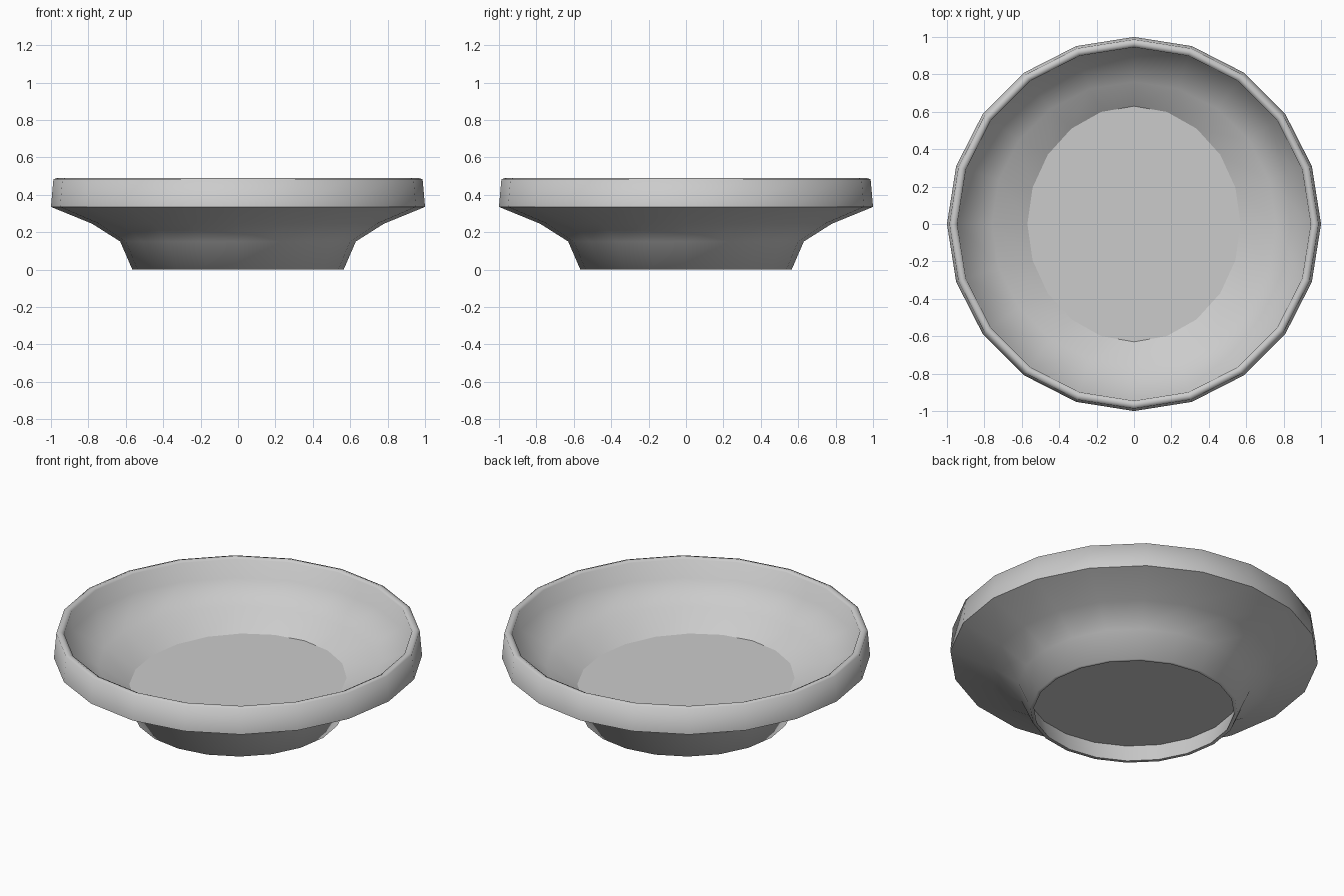
import bpy, bmesh, math

if "Cube" in bpy.data.objects:
    bpy.data.objects.remove(bpy.data.objects["Cube"])

SIDES = 20

# Closed wall profile as rings (x radius, y radius, z): underside -> foot -> outside -> rim -> inside -> floor
RINGS = [
    (0.575, 0.575, 0.11),   # recessed underside
    (0.545, 0.545, 0.0),    # foot, inner edge
    (0.565, 0.565, 0.0),    # foot, outer edge
    (0.63, 0.63, 0.15),     # waist
    (0.78, 0.78, 0.245),    # flare
    (1.0, 1.0, 0.335),      # widest edge
    (0.987, 0.987, 0.483),  # rim, outer
    (0.965, 0.965, 0.49),   # rim, top
    (0.945, 0.945, 0.48),   # rim, inner
    (0.94, 0.94, 0.37),     # inner wall
    (0.76, 0.76, 0.285),    # inner slope
    (0.57, 0.63, 0.19),     # slightly oval floor
]

bm = bmesh.new()
loops = []
for rx, ry, z in RINGS:
    loops.append([bm.verts.new((rx * math.cos(2 * math.pi * i / SIDES),
                                ry * math.sin(2 * math.pi * i / SIDES), z))
                  for i in range(SIDES)])

# Skin the rings
for a, b in zip(loops, loops[1:]):
    for i in range(SIDES):
        j = (i + 1) % SIDES
        bm.faces.new((a[i], a[j], b[j], b[i]))

# Underside and floor caps
bm.faces.new(loops[0][::-1])
bm.faces.new(loops[-1])
bmesh.ops.recalc_face_normals(bm, faces=bm.faces[:])

mesh = bpy.data.meshes.new("bowl")
bm.to_mesh(mesh)
bm.free()
bowl = bpy.data.objects.new("bowl", mesh)
bpy.context.collection.objects.link(bowl)

# Smooth walls; keep the foot, rim and flat floor crisp
for p in mesh.polygons:
    p.use_smooth = len(p.vertices) == 4
bpy.context.view_layer.objects.active = bowl
bowl.select_set(True)
bpy.ops.object.shade_smooth_by_angle(angle=math.radians(68))
for p in mesh.polygons:
    p.use_smooth = len(p.vertices) == 4
